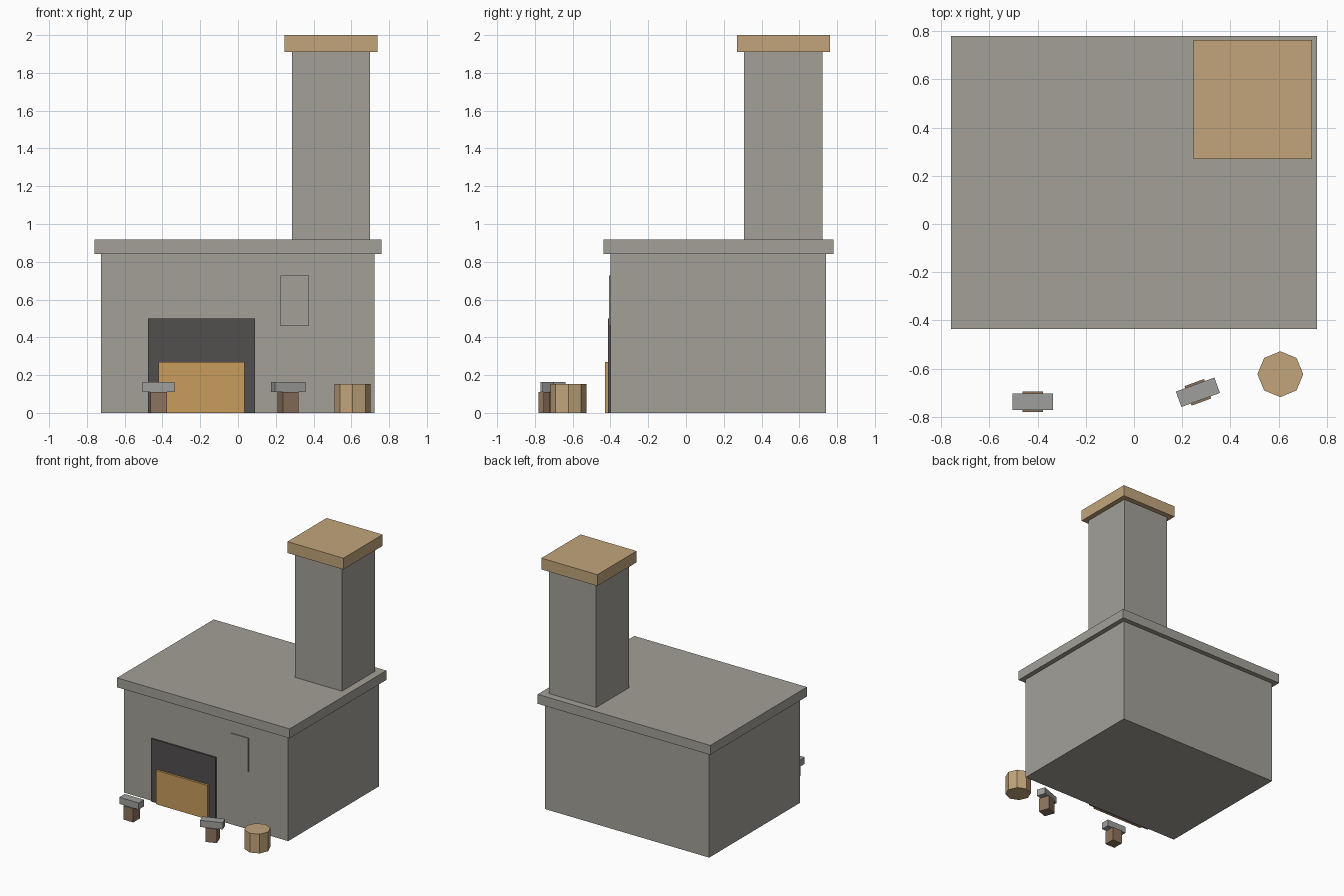
import bpy, bmesh, math
from mathutils import Matrix

if "Cube" in bpy.data.objects:
    bpy.data.objects.remove(bpy.data.objects["Cube"])


def srgb(r, g, b):
    f = lambda c: c / 12.92 if c <= 0.04045 else ((c + 0.055) / 1.055) ** 2.4
    return tuple(f(c / 255) for c in (r, g, b)) + (1.0,)


def material(name, *rgb):
    m = bpy.data.materials.new(name)
    m.diffuse_color = srgb(*rgb)
    m.use_nodes = True
    m.node_tree.nodes["Principled BSDF"].inputs["Base Color"].default_value = m.diffuse_color
    return m


stone = material("stone", 163, 160, 152)
soot = material("dark soot", 82, 78, 78)
ember = material("ember orange", 200, 156, 92)
tan = material("tan wood", 194, 165, 123)
brown = material("brown wood", 141, 116, 94)
iron = material("iron grey", 159, 159, 156)


def add(name, bm, mat):
    me = bpy.data.meshes.new(name)
    bm.to_mesh(me)
    bm.free()
    me.materials.append(mat)
    ob = bpy.data.objects.new(name, me)
    bpy.context.collection.objects.link(ob)
    return ob


def box(name, x, y, z, mat, turn=0.0):
    """Box from (min, max) ranges, turned about its own vertical axis."""
    bm = bmesh.new()
    bmesh.ops.create_cube(bm, size=1)
    size = [b - a for a, b in (x, y, z)]
    bmesh.ops.scale(bm, vec=size, verts=bm.verts)
    ob = add(name, bm, mat)
    ob.location = [(a + b) / 2 for a, b in (x, y, z)]
    ob.rotation_euler.z = turn
    return ob


# Forge body, top slab, chimney and chimney cap
box("forge_body", (-0.724, 0.722), (-0.40, 0.742), (0, 0.842), stone)
box("top_slab", (-0.76, 0.76), (-0.436, 0.78), (0.842, 0.917), stone)
box("chimney", (0.285, 0.70), (0.307, 0.722), (0.917, 1.91), stone)
box("chimney_cap", (0.246, 0.739), (0.27, 0.763), (1.91, 2.0), tan)

# Hearth mouth, fire and stone plaque on the front wall
box("hearth_mouth", (-0.477, 0.091), (-0.413, -0.398), (0, 0.50), soot)
box("fire", (-0.42, 0.034), (-0.43, -0.411), (0, 0.27), ember)
box("wall_plaque", (0.225, 0.375), (-0.408, -0.398), (0.46, 0.728), stone)

# Two small anvils on wooden blocks
for side, cx, cy, turn in (("left", -0.42, -0.737, 0), ("right", 0.265, -0.698, 20)):
    a = math.radians(turn)
    box(side + "_anvil_block", (cx - 0.043, cx + 0.043), (cy - 0.043, cy + 0.043),
        (0, 0.11), brown, a)
    box(side + "_anvil_head", (cx - 0.085, cx + 0.085), (cy - 0.034, cy + 0.034),
        (0.11, 0.163), iron, a)

# Eight-sided barrel
bm = bmesh.new()
bmesh.ops.create_cone(bm, cap_ends=True, segments=8, radius1=0.095, radius2=0.095,
                      depth=0.153, matrix=Matrix.Translation((0, 0, 0.0765)))
add("barrel", bm, tan).location = (0.607, -0.623, 0)
